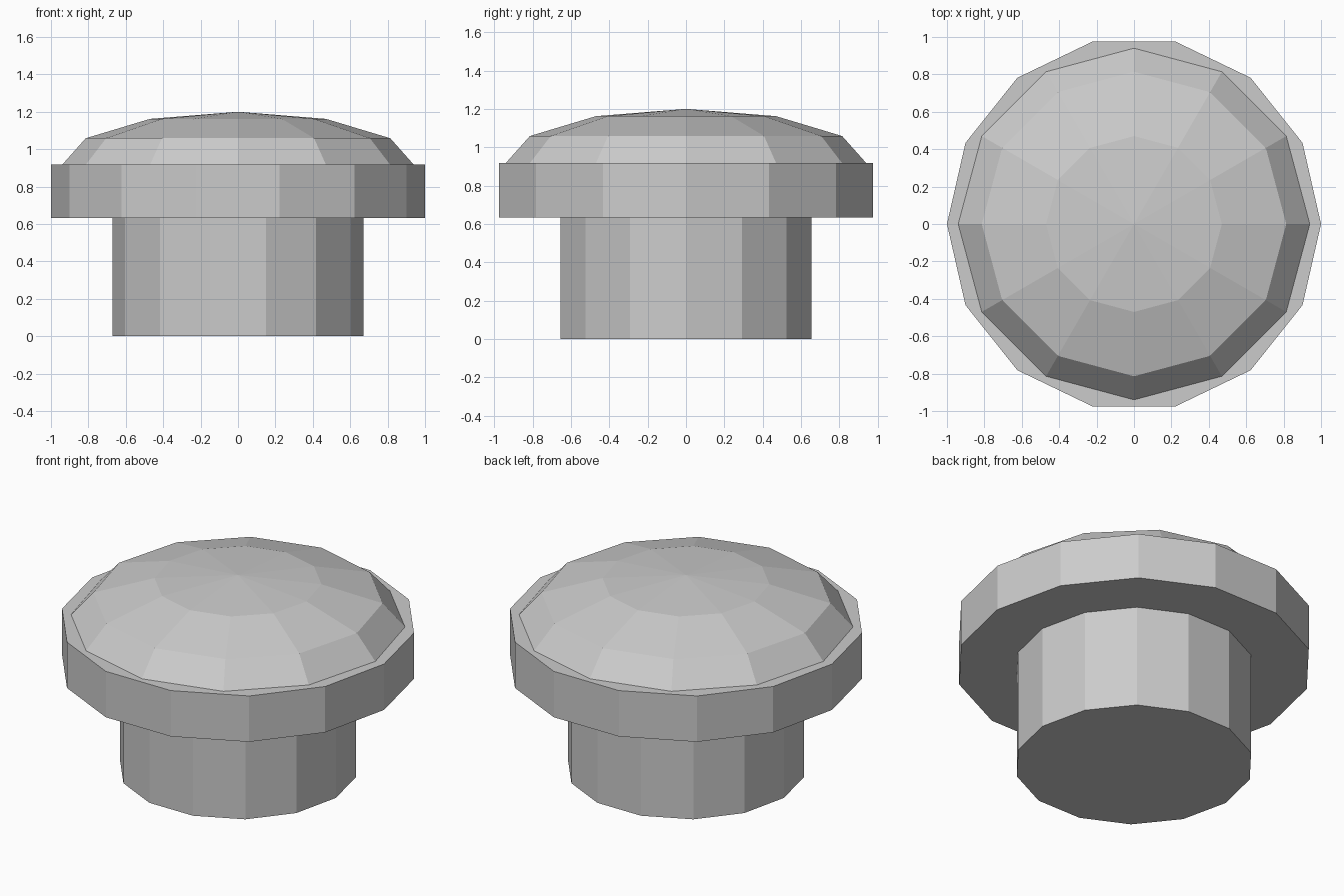
import bpy
import math

default = bpy.data.objects.get("Cube")
if default:
    bpy.data.objects.remove(default, do_unlink=True)

GREY = (0.6, 0.6, 0.6, 1.0)
material = bpy.data.materials.new("light_grey")
material.use_nodes = True
material.diffuse_color = GREY
material.node_tree.nodes["Principled BSDF"].inputs["Base Color"].default_value = GREY

SIDES = 14
RIM_BOTTOM, RIM_TOP, DOME_TOP = 0.633, 0.917, 1.2


def finish(name):
    obj = bpy.context.object
    obj.name = name
    obj.data.materials.append(material)
    bpy.ops.object.transform_apply(location=False, rotation=True, scale=True)
    bpy.ops.object.shade_flat()
    return obj


def prism(name, radius, bottom, top):
    # Upright prism with a corner on the x axis
    bpy.ops.mesh.primitive_cylinder_add(
        vertices=SIDES, radius=radius, depth=top - bottom,
        location=(0, 0, (bottom + top) / 2), rotation=(0, 0, math.pi / 2))
    return finish(name)


# Stem and the wide rim above it
prism("stem", 0.67, 0, RIM_BOTTOM)
prism("rim", 1.0, RIM_BOTTOM, RIM_TOP)

# Faceted dome, a flattened ball with its lower half sunk in the rim
bpy.ops.mesh.primitive_uv_sphere_add(
    segments=12, ring_count=6, radius=1, location=(0, 0, RIM_TOP))
bpy.context.object.scale = (0.94, 0.94, DOME_TOP - RIM_TOP)
finish("dome")
